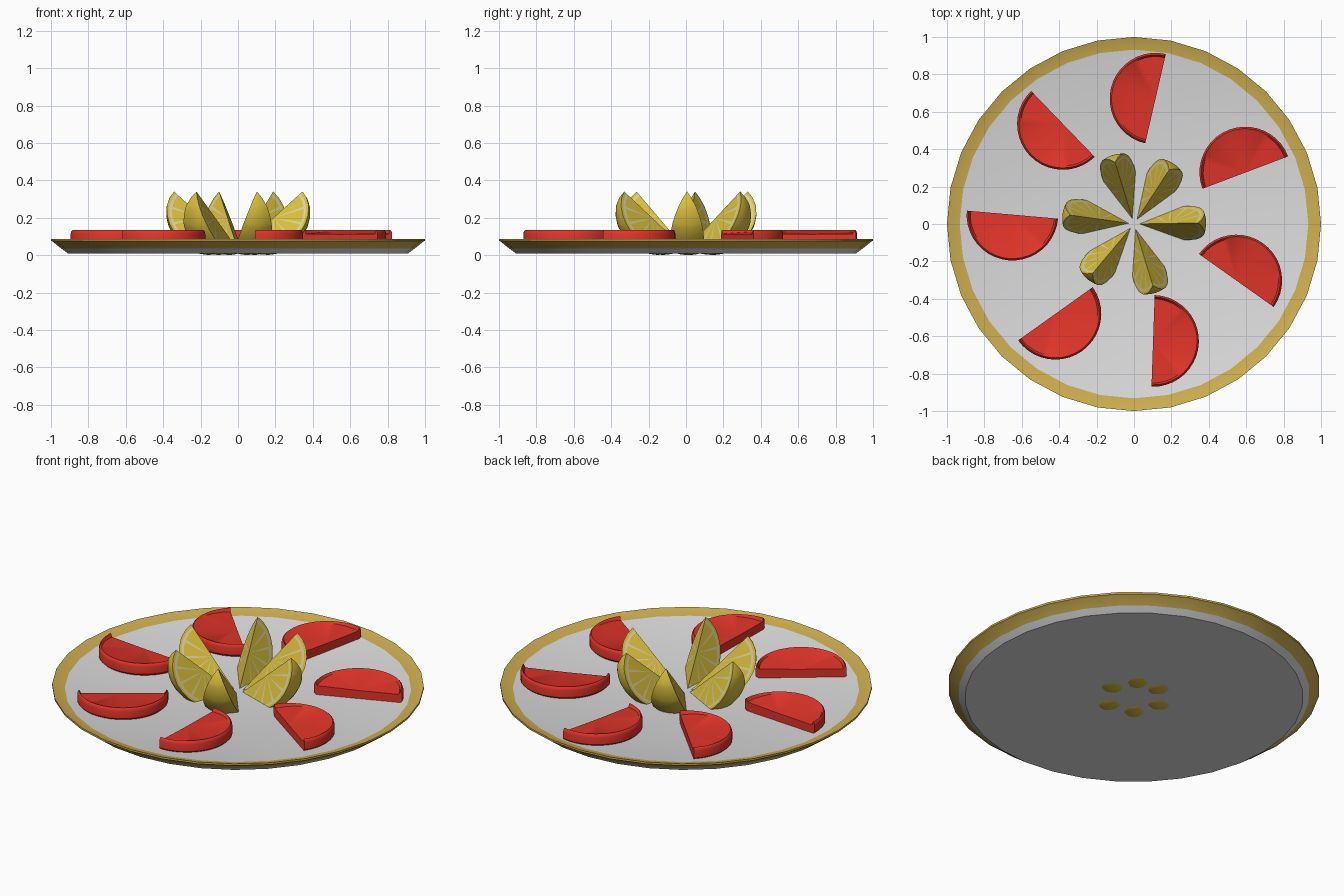
import bpy, bmesh, math
from mathutils import Vector, Matrix

if "Cube" in bpy.data.objects:
    bpy.data.objects.remove(bpy.data.objects["Cube"])


def material(name, rgb):
    m = bpy.data.materials.new(name)
    m.diffuse_color = (*rgb, 1)
    m.use_nodes = True
    m.node_tree.nodes["Principled BSDF"].inputs["Base Color"].default_value = m.diffuse_color
    return m


WHITE = material("plate white", (0.72, 0.72, 0.73))
GOLD = material("rim gold", (0.62, 0.43, 0.08))
RED = material("tomato red", (0.76, 0.035, 0.022))
YELLOW = material("lemon yellow", (0.70, 0.52, 0.045))
PITH = material("lemon pith", (0.70, 0.65, 0.33))


def finish(bm, name, mats, angle):
    bmesh.ops.remove_doubles(bm, verts=bm.verts, dist=0.0005)
    bmesh.ops.recalc_face_normals(bm, faces=bm.faces)
    me = bpy.data.meshes.new(name)
    bm.to_mesh(me)
    bm.free()
    ob = bpy.data.objects.new(name, me)
    bpy.context.collection.objects.link(ob)
    for m in mats:
        me.materials.append(m)
    bpy.ops.object.select_all(action='DESELECT')
    ob.select_set(True)
    bpy.context.view_layer.objects.active = ob
    bpy.ops.object.shade_smooth_by_angle(angle=math.radians(angle))
    return ob


def face(bm, pts, mat=0):
    # face from points, skipping coincident corners
    keep = []
    for p in pts:
        if all((p - q).length > 1e-5 for q in keep):
            keep.append(p)
    if len(keep) > 2:
        bm.faces.new([bm.verts.new(p) for p in keep]).material_index = mat


# plate: turned profile (radius, height) with gold bands by profile step
def plate():
    prof = [(0, .01), (.91, .01), (.945, .036), (.99, .072),
            (1, .077), (1, .088), (.932, .067), (0, .056)]
    gold = {2, 3, 4, 5}
    n = 32
    bm = bmesh.new()
    for k in range(n):
        a, b = (2 * math.pi * (k + j) / n for j in (0, 1))
        for i in range(len(prof) - 1):
            (r0, z0), (r1, z1) = prof[i], prof[i + 1]
            face(bm, [Vector((r0 * math.cos(a), r0 * math.sin(a), z0)),
                      Vector((r0 * math.cos(b), r0 * math.sin(b), z0)),
                      Vector((r1 * math.cos(b), r1 * math.sin(b), z1)),
                      Vector((r1 * math.cos(a), r1 * math.sin(a), z1))],
                 1 if i in gold else 0)
    finish(bm, "plate", [WHITE, GOLD], 30)


# tomato: half disc with rounded skin and a top sloping down to the cut edge
def tomato(i, x, y, bulge):
    R, n = .245, 20
    bm = bmesh.new()

    def ring(t):
        c, s = math.cos(t), math.sin(t)
        prof = [(0, .055), (.92, .055), (1, .075), (1, .116), (.985, .129),
                (.96, .135), (.92, .114 + .018 * s), (0, .112)]
        return [Vector((R * f * c, R * f * s, z)) for f, z in prof]

    rings = [ring(math.pi * k / n) for k in range(n + 1)]
    for a, b in zip(rings, rings[1:]):
        for j in range(len(a) - 1):
            face(bm, [a[j], b[j], b[j + 1], a[j + 1]])
    # cut face
    for end in (rings[0], rings[-1]):
        face(bm, end)
    ob = finish(bm, f"tomato_slice_{i}", [RED], 40)
    ob.location = (x, y, 0)
    ob.rotation_euler.z = math.radians(bulge - 90)


# lemon: ellipsoid wedge, cut edge leaning outward, peel below
def lemon(i, yaw):
    A, D, half = .213, .182, math.radians(30)
    tilt = math.radians(42)
    along = Vector((math.cos(tilt), 0, math.sin(tilt)))
    out = Vector((math.sin(tilt), 0, -math.cos(tilt)))
    side = Vector((0, 1, 0))
    mid = Vector((.187, 0, .198))

    def P(rho, th, psi):
        s = D * rho * math.sin(th)
        return (mid + along * (A * rho * math.cos(th))
                + out * (s * math.cos(psi)) + side * (s * math.sin(psi)))

    # angular steps: wide flesh segments split by narrow pith spokes
    cuts, segs, spoke = [(0.0, False)], 6, .085
    step = math.pi / segs
    for k in range(segs):
        lo = k * step + (spoke / 2 if k else 0)
        hi = (k + 1) * step - (spoke / 2 if k < segs - 1 else 0)
        cuts += [((lo + hi) / 2, False), (hi, False)]
        if k < segs - 1:
            cuts.append((hi + spoke, True))
    bm = bmesh.new()
    m = 6
    rho = [0, .5, .86, .93, 1]
    for (t0, _), (t1, pith) in zip(cuts, cuts[1:]):
        # peel
        for k in range(m):
            p, q = (-half + 2 * half * (k + j) / m for j in (0, 1))
            face(bm, [P(1, t0, p), P(1, t1, p), P(1, t1, q), P(1, t0, q)])
        # two cut faces
        for psi in (-half, half):
            for j in range(4):
                pale = (pith and j < 3) or j == 2
                face(bm, [P(rho[j], t0, psi), P(rho[j + 1], t0, psi),
                          P(rho[j + 1], t1, psi), P(rho[j], t1, psi)],
                     1 if pale else 0)
    ob = finish(bm, f"lemon_wedge_{i}", [YELLOW, PITH], 40)
    ob.rotation_euler.z = math.radians(yaw)


plate()
for i, t in enumerate([(.115, .67, 167), (.595, .275, 110.7), (.547, -.302, 54.7),
                       (.102, -.625, -2), (-.42, -.48, -54.5),
                       (-.65, .05, -95), (-.38, .535, -136)]):
    tomato(i + 1, *t)
for i, yaw in enumerate([1, 57, 107, 172, 230, 287]):
    lemon(i + 1, yaw)
